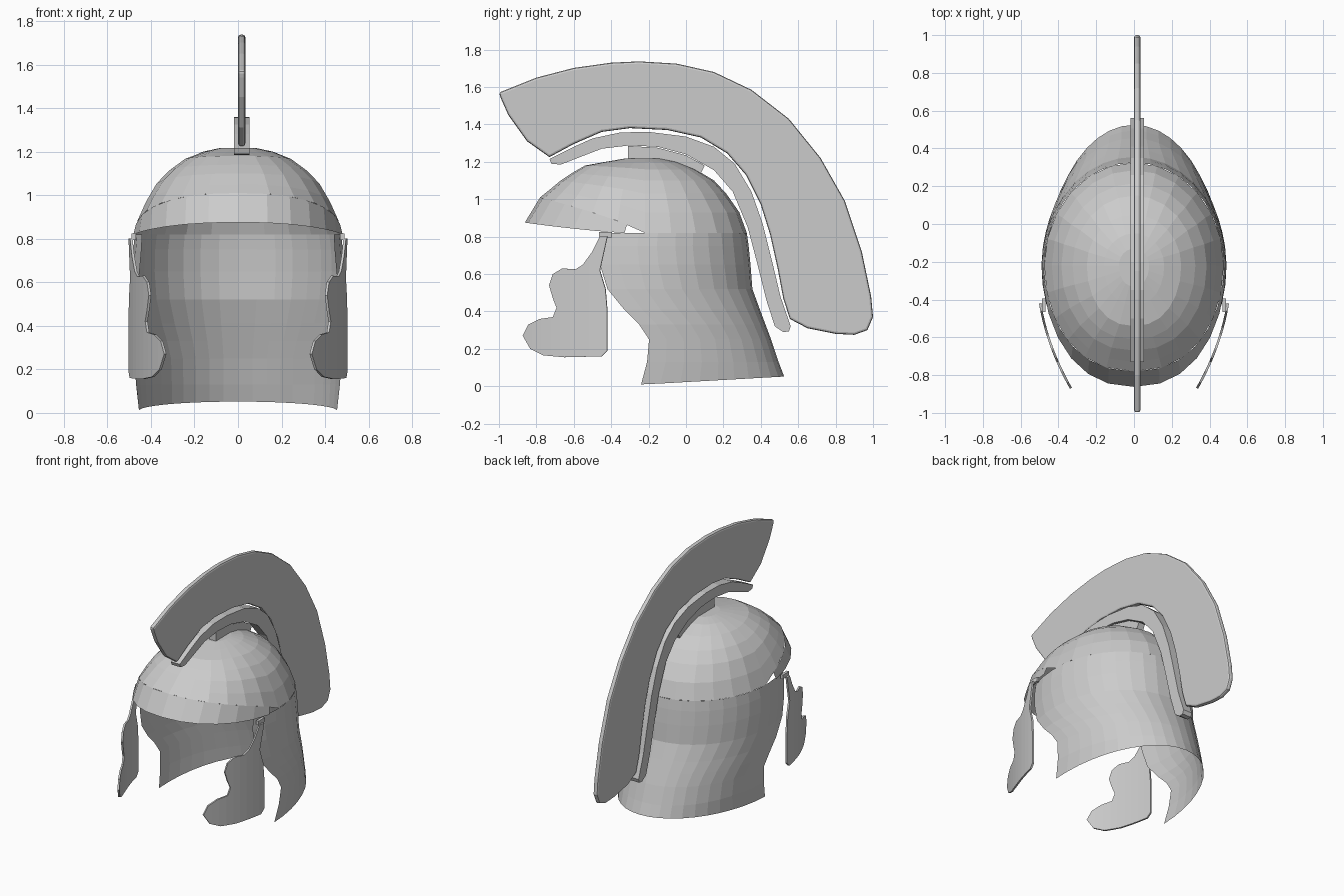
import bpy, bmesh
from math import sin, cos, acos, pi

if bpy.data.objects.get("Cube"):
    bpy.data.objects.remove(bpy.data.objects["Cube"])

steel = bpy.data.materials.new("plain_grey")
steel.use_nodes = True
GREY = (0.6, 0.6, 0.6, 1)
steel.diffuse_color = GREY
steel.node_tree.nodes["Principled BSDF"].inputs["Base Color"].default_value = GREY

CREST_X = 0.017
CENTRE_Y = -0.22


def finish(name, bm):
    mesh = bpy.data.meshes.new(name)
    bmesh.ops.recalc_face_normals(bm, faces=bm.faces)
    bm.to_mesh(mesh)
    bm.free()
    mesh.materials.append(steel)
    obj = bpy.data.objects.new(name, mesh)
    bpy.context.collection.objects.link(obj)
    return obj


def loft(name, rows, closed=False):
    """Skin rows of equal point count."""
    bm = bmesh.new()
    grid = [[bm.verts.new(p) for p in row] for row in rows]
    for a, b in zip(grid, grid[1:]):
        n = len(a)
        for i in range(n if closed else n - 1):
            j = (i + 1) % n
            bm.faces.new((a[i], a[j], b[j], b[i]))
    if closed:
        bm.faces.new(grid[-1])
    return finish(name, bm)


def oval(phi, front, back, width):
    """Egg-shaped section; phi is 0 at the front and pi at the back."""
    c, s = cos(phi), sin(phi)
    reach = CENTRE_Y - front if c > 0 else back - CENTRE_Y
    power = 0.87 if c > 0 else 1.0
    x = width * abs(s) ** power * (1 if s >= 0 else -1)
    return x, CENTRE_Y - reach * c


def slab(name, outline, width, bevel=0):
    """Side-view outline extruded across x."""
    bm = bmesh.new()
    face = bm.faces.new([bm.verts.new((CREST_X - width / 2, y, z)) for y, z in outline])
    side = bmesh.ops.extrude_face_region(bm, geom=[face])
    verts = [v for v in side["geom"] if isinstance(v, bmesh.types.BMVert)]
    bmesh.ops.translate(bm, verts=verts, vec=(width, 0, 0))
    obj = finish(name, bm)
    if bevel:
        mod = obj.modifiers.new("rim", "BEVEL")
        mod.width = bevel
        mod.segments = 2
        mod.limit_method = "ANGLE"
        mod.angle_limit = 1.2
    return obj


# Skull dome: z, front y, back y, half width, lift of the ring at the brow
DOME = [(0.82, -0.78, 0.325, 0.475, 0.19), (0.93, -0.73, 0.285, 0.435, 0.12),
        (1.03, -0.67, 0.215, 0.385, 0.07), (1.10, -0.61, 0.15, 0.325, 0.04),
        (1.16, -0.54, 0.05, 0.25, 0.02), (1.20, -0.43, -0.05, 0.16, 0),
        (1.217, -0.33, -0.13, 0.08, 0)]


def dome_ring(ring, angles):
    z, front, back, width, lift = ring
    return [(*oval(p, front, back, width), z + lift * max(0, cos(p)) ** 0.8) for p in angles]


circle = [2 * pi * i / 24 for i in range(24)]
loft("skull_dome", [dome_ring(r, circle) for r in DOME], closed=True)

# Brow band flaring out from the dome
arc = [-1.4 + 2.8 * i / 12 for i in range(13)]
brow = [(*oval(p, -0.862, 0.33, 0.487), 0.815 + 0.06 * max(0, cos(p)) ** 1.5) for p in arc]
loft("brow_band", [dome_ring(DOME[0], arc), brow])

# Neck guard, open at the face: z, face edge y, back y, half width
NECK = [(0.82, -0.46, 0.325, 0.475), (0.75, -0.47, 0.335, 0.482), (0.65, -0.46, 0.345, 0.488),
        (0.52, -0.42, 0.355, 0.49), (0.41, -0.33, 0.395, 0.488), (0.33, -0.25, 0.425, 0.485),
        (0.25, -0.2, 0.455, 0.478), (0.13, -0.21, 0.495, 0.468), (0.01, -0.24, 0.525, 0.455)]
rows = []
for z, edge, back, width in NECK:
    start = acos(max(-1, min(1, (CENTRE_Y - edge) / 0.6)))
    row = []
    for i in range(23):
        phi = start + (2 * pi - 2 * start) * i / 22
        x, y = oval(phi, CENTRE_Y - 0.6, back, width)
        row.append((x, y, z + (0.042 * max(0, -cos(phi)) if z < 0.1 else 0)))
    rows.append(row)
loft("neck_guard", rows)

# Cheek guards: scalloped plates curving inward toward the front
CHEEK = [(-0.46, 0.8), (-0.5, 0.72), (-0.55, 0.65), (-0.59, 0.625), (-0.66, 0.63), (-0.71, 0.6),
         (-0.73, 0.54), (-0.71, 0.47), (-0.69, 0.42), (-0.71, 0.37), (-0.78, 0.36), (-0.84, 0.33),
         (-0.87, 0.27), (-0.83, 0.2), (-0.76, 0.165), (-0.65, 0.155), (-0.45, 0.16), (-0.42, 0.19),
         (-0.42, 0.4), (-0.43, 0.52), (-0.46, 0.62), (-0.42, 0.8)]
for side, label in ((1, "left"), (-1, "right")):
    bm = bmesh.new()
    bm.faces.new([bm.verts.new((0, y, z)) for y, z in CHEEK])
    for i in range(8):
        bmesh.ops.bisect_plane(bm, geom=bm.verts[:] + bm.edges[:] + bm.faces[:],
                               plane_co=(0, -0.47 - 0.05 * i, 0), plane_no=(0, 1, 0))
    for v in bm.verts:
        t = -0.42 - v.co.y
        v.co.x = side * (0.497 - 0.16 * t - 0.45 * t * t)
    guard = finish(label + "_cheek_guard", bm)
    thick = guard.modifiers.new("thickness", "SOLIDIFY")
    thick.thickness = 0.012
    thick.offset = 0

# Hinge plates at the temples
for side, label in ((1, "left"), (-1, "right")):
    bm = bmesh.new()
    bmesh.ops.create_cube(bm, size=1)
    for v in bm.verts:
        v.co.x = side * 0.478 + v.co.x * 0.02
        v.co.y = -0.43 + v.co.y * 0.07
        v.co.z = 0.81 + v.co.z * 0.03
    finish(label + "_hinge", bm)

# Crest plume
PLUME = [(-1, 1.57), (-0.8, 1.65), (-0.6, 1.702), (-0.4, 1.73), (-0.25, 1.737), (-0.05, 1.725),
         (0.15, 1.68), (0.35, 1.585), (0.55, 1.43), (0.72, 1.22), (0.85, 0.99), (0.94, 0.72),
         (0.99, 0.48), (1, 0.37), (0.97, 0.3), (0.9, 0.275), (0.8, 0.28), (0.65, 0.31),
         (0.555, 0.36), (0.52, 0.47), (0.49, 0.63), (0.45, 0.81), (0.4, 0.97), (0.32, 1.13),
         (0.22, 1.245), (0.08, 1.33), (-0.1, 1.37), (-0.3, 1.38), (-0.45, 1.36), (-0.6, 1.295),
         (-0.73, 1.225), (-0.85, 1.31), (-0.95, 1.45), (-0.99, 1.54)]
slab("crest_plume", PLUME, 0.034, 0.012)

# Crest holder running under the plume
HOLDER = [(-0.73, 1.215), (-0.7, 1.23), (-0.6, 1.28), (-0.5, 1.325), (-0.35, 1.357), (-0.2, 1.36),
          (0, 1.335), (0.15, 1.28), (0.26, 1.19), (0.35, 1.04), (0.41, 0.87), (0.46, 0.67),
          (0.505, 0.48), (0.56, 0.32), (0.55, 0.293), (0.52, 0.29), (0.475, 0.32), (0.43, 0.46),
          (0.38, 0.66), (0.33, 0.85), (0.25, 1.04), (0.15, 1.155), (0, 1.24), (-0.15, 1.28),
          (-0.3, 1.288), (-0.45, 1.27), (-0.58, 1.22), (-0.67, 1.185), (-0.72, 1.19)]
slab("crest_holder", HOLDER, 0.07)

# Mount joining the holder to the dome
MOUNT = [(-0.31, 1.285), (-0.31, 1.2), (-0.1, 1.18), (0.07, 1.12), (0.1, 1.18), (0, 1.235), (-0.15, 1.275)]
slab("crest_mount", MOUNT, 0.05)
